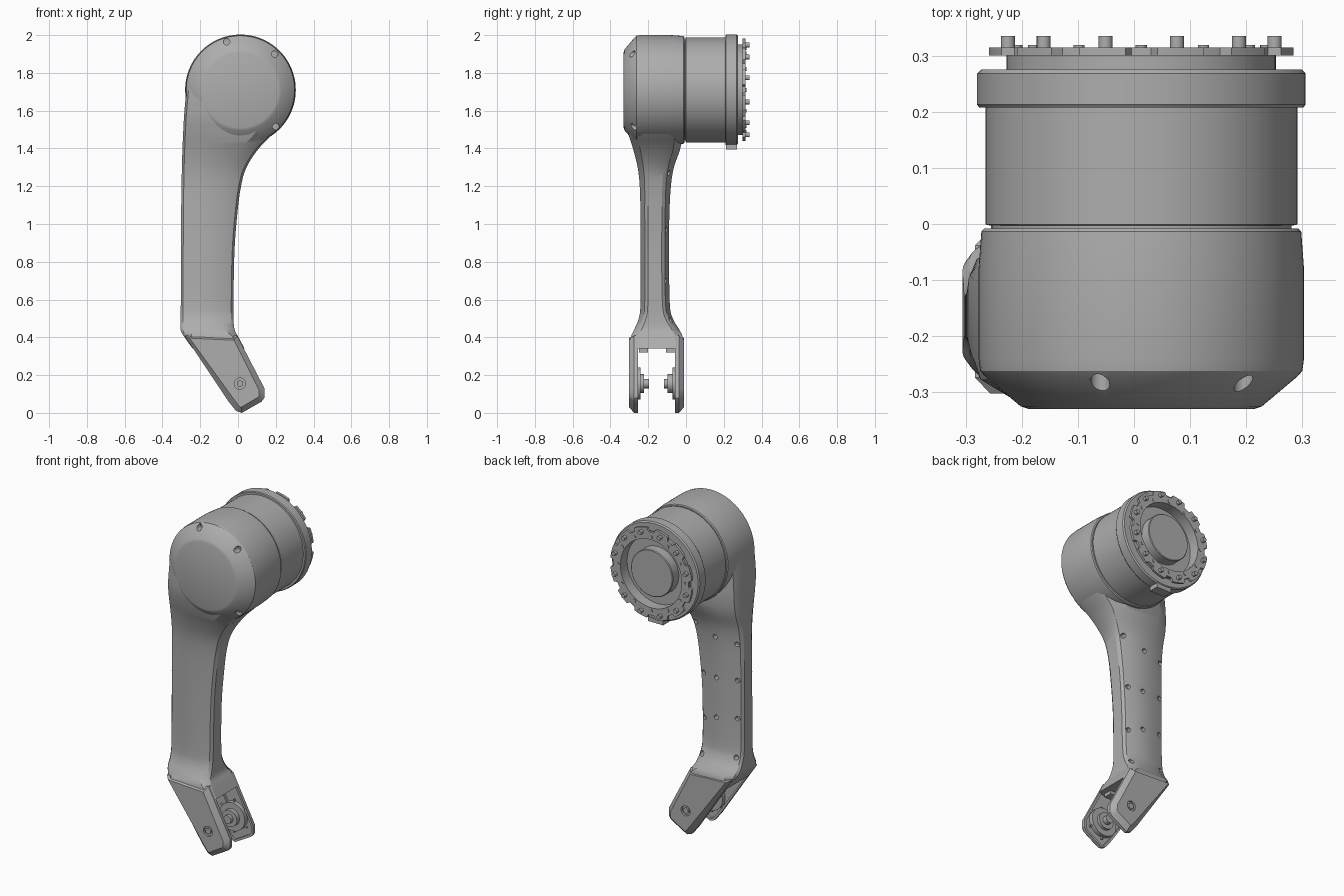
import bpy, bmesh, math
from mathutils import Vector, Matrix

cube = bpy.data.objects.get("Cube")
if cube:
    bpy.data.objects.remove(cube, do_unlink=True)

CX, CZ = 0.013, 1.71      # motor axis
PX, PZ = 0.01, 0.155      # fork pivot
grey = bpy.data.materials.new("satin grey")
grey.use_nodes = True
grey.diffuse_color = (0.42, 0.42, 0.42, 1)
grey.node_tree.nodes["Principled BSDF"].inputs["Base Color"].default_value = grey.diffuse_color


def finish(name, bm):
    bmesh.ops.recalc_face_normals(bm, faces=bm.faces)
    mesh = bpy.data.meshes.new(name)
    bm.to_mesh(mesh)
    bm.free()
    mesh.materials.append(grey)
    obj = bpy.data.objects.new(name, mesh)
    bpy.context.collection.objects.link(obj)
    return obj


def select(obj):
    bpy.ops.object.select_all(action='DESELECT')
    obj.select_set(True)
    bpy.context.view_layer.objects.active = obj


def smooth(obj):
    select(obj)
    bpy.ops.object.shade_smooth_by_angle(angle=math.radians(28))


def skin(bm, rings, closed=False):
    """Bridge rings of equal length; cap the ends unless closed."""
    n = len(rings[0])
    pairs = list(zip(rings, rings[1:]))
    if closed:
        pairs.append((rings[-1], rings[0]))
    for a, b in pairs:
        for i in range(n):
            j = (i + 1) % n
            bm.faces.new((a[i], a[j], b[j], b[i]))
    if not closed:
        bm.faces.new(rings[0])
        bm.faces.new(rings[-1])


def lathe(name, profile, seg=96, closed=False, shape=lambda r, a: r):
    """Revolve (radius, y) points around the motor axis."""
    bm = bmesh.new()
    rings = []
    for r, y in profile:
        ring = []
        for i in range(seg):
            a = math.tau * i / seg
            q = shape(r, a)
            ring.append(bm.verts.new((CX + q * math.cos(a), y, CZ + q * math.sin(a))))
        rings.append(ring)
    skin(bm, rings, closed)
    return finish(name, bm)


def rods(name, items, seg=20):
    """Cylinders along y, each (x, z, radius, y0, y1)."""
    bm = bmesh.new()
    for x, z, r, y0, y1 in items:
        m = Matrix.Translation((x, (y0 + y1) / 2, z)) @ Matrix.Rotation(math.pi / 2, 4, 'X')
        bmesh.ops.create_cone(bm, cap_ends=True, segments=seg, radius1=r, radius2=r,
                              depth=abs(y1 - y0), matrix=m)
    return finish(name, bm)


def boxes(name, items):
    """Boxes, each (centre, size, turn about y)."""
    bm = bmesh.new()
    for c, s, turn in items:
        m = Matrix.Translation(c) @ Matrix.Rotation(turn, 4, 'Y') @ Matrix.Diagonal((*s, 1))
        bmesh.ops.create_cube(bm, size=1, matrix=m)
    return finish(name, bm)


def drill(obj, items):
    cutter = rods("hole_cutter", items)
    cutter.hide_render = True
    mod = obj.modifiers.new("holes", 'BOOLEAN')
    mod.operation = 'DIFFERENCE'
    mod.solver = 'EXACT'
    mod.object = cutter
    select(obj)
    bpy.ops.object.modifier_apply(modifier=mod.name)
    bpy.data.objects.remove(cutter, do_unlink=True)


# Upper housing with chamfered front
head = lathe("upper_housing", [(0.28, -0.008), (0.285, -0.013), (0.29, -0.08), (0.29, -0.24),
                               (0.287, -0.262), (0.278, -0.272), (0.215, -0.325), (0.2, -0.33)])
head_holes = [(x, z, 0.017, -0.36, -0.25) for x, z in ((-0.06, 1.965), (0.195, 1.9), (0.2, 1.515))]
drill(head, head_holes)
smooth(head)

# Limb sections: z, left x, right x, front y, back y, left chamfer, right chamfer, chamfer depth
rows = [
    (0.34, -0.24, 0.035, -0.295, -0.015, 0.03, 0.03, 0.03),
    (0.40, -0.283, 0.003, -0.293, -0.017, 0.04, 0.03, 0.03),
    (0.44, -0.304, -0.018, -0.275, -0.035, 0.06, 0.05, 0.03),
    (0.50, -0.304, -0.024, -0.25, -0.07, 0.09, 0.07, 0.03),
    (0.58, -0.303, -0.024, -0.241, -0.086, 0.1, 0.08, 0.03),
    (0.85, -0.302, -0.019, -0.24, -0.09, 0.1, 0.08, 0.03),
    (1.05, -0.301, -0.004, -0.241, -0.088, 0.1, 0.08, 0.03),
    (1.20, -0.299, 0.016, -0.245, -0.08, 0.1, 0.08, 0.035),
    (1.30, -0.297, 0.045, -0.256, -0.064, 0.1, 0.085, 0.04),
    (1.40, -0.294, 0.11, -0.281, -0.03, 0.1, 0.09, 0.05),
    (1.49, -0.29, 0.197, -0.309, -0.016, 0.095, 0.1, 0.06),
    (1.58, -0.285, 0.26, -0.326, -0.015, 0.092, 0.1, 0.065),
    (1.72, -0.273, 0.285, -0.328, -0.015, 0.092, 0.1, 0.068),
]


def catmull(p0, p1, p2, p3, t):
    return [0.5 * (2 * b + (c - a) * t + (2 * a - 5 * b + 4 * c - d) * t * t
                   + (3 * b - a - 3 * c + d) * t ** 3) for a, b, c, d in zip(p0, p1, p2, p3)]


STEPS = 4
bm = bmesh.new()
sections = []
for i in range(len(rows) - 1):
    p = [rows[max(0, min(len(rows) - 1, i + k))] for k in (-1, 0, 1, 2)]
    sections += [catmull(*p, s / STEPS) for s in range(STEPS)]
sections.append(rows[-1])
rings = []
for z, xl, xr, yf, yb, cl, cr, d in sections:
    pts = [(xl + cl, yf), (xr - cr, yf), (xr - 0.012, yf + d * 0.75), (xr, yf + d * 1.3),
           (xr, yb - d * 1.3), (xr - 0.012, yb - d * 0.75), (xr - cr, yb), (xl + cl, yb),
           (xl + 0.012, yb - d * 0.75), (xl, yb - d * 1.3), (xl, yf + d * 1.3), (xl + 0.012, yf + d * 0.75)]
    rings.append([bm.verts.new((x, y, z)) for x, y in pts])
skin(bm, rings)
limb = finish("limb", bm)
back = [(-0.27, z) for z in (1.2, 0.98, 0.75, 0.52)] + [(-0.14, z) for z in (1.22, 0.97, 0.73)]
back += [(0.0, 1.27), (-0.045, 0.97), (-0.05, 0.7), (-0.05, 0.49)]
drill(limb, head_holes + [(x, z, 0.014, -0.125, 0.02) for x, z in back])
smooth(limb)

# Fork arms: chamfered outside, hollow ribbed inside
outline = [(-0.283, 0.41), (-0.05, 0.06), (-0.01, 0.01), (0.02, 0.0), (0.125, 0.06),
           (0.14, 0.08), (0.14, 0.13), (-0.005, 0.41)]
for side, inner, outer in (("front", -0.255, -0.302), ("back", -0.057, -0.01)):
    out = math.copysign(1, outer - inner)
    mid = outer - out * 0.028
    bm = bmesh.new()
    skin(bm, [[bm.verts.new((x, y, z)) for x, z in outline] for y in (inner, mid)])
    bmesh.ops.recalc_face_normals(bm, faces=bm.faces)
    caps = {f.normal.y * out > 0: f for f in bm.faces if abs(f.normal.y) > 0.9}
    bmesh.ops.inset_individual(bm, faces=[caps[True]], thickness=0.03, depth=0.028)
    bmesh.ops.inset_individual(bm, faces=[caps[False]], thickness=0.014)
    bmesh.ops.inset_individual(bm, faces=[caps[False]], thickness=0.001, depth=-0.012)
    arm = finish(side + "_fork_arm", bm)
    drill(arm, [(PX, PZ, 0.03, outer + out * 0.02, outer - out * 0.012)])
    smooth(arm)
    smooth(rods(side + "_pivot_screw", [(PX, PZ, 0.019, outer - out * 0.002, outer - out * 0.02)], 6))
    # Bearing seat and pin facing the gap
    reach = 0.022 if side == "front" else 0.03
    seat = rods(side + "_bearing_seat", [(PX, PZ, 0.085, inner + out * 0.018, inner - out * 0.014),
                                         (PX, PZ, 0.05, inner, inner - out * (reach + 0.01))], 32)
    drill(seat, [(PX, PZ, 0.025, inner - out * 0.008, inner - out * 0.06)])
    smooth(seat)
    ribs = []
    for k in range(3):
        a = math.radians(30 + 60 * k)
        ribs.append(((PX, inner + out * 0.008, PZ), (0.2, 0.014, 0.01), a))
    ribs.append(((-0.07, inner + out * 0.008, 0.285), (0.18, 0.014, 0.01), math.radians(60)))
    boxes(side + "_fork_ribs", ribs)

# Stops below the bridge of the fork
boxes("fork_stops", [((-0.09, y, 0.335), (0.18, 0.05, 0.03), 0) for y in (-0.225, -0.08)])

# Motor can, collar, neck, recess and central hub
smooth(lathe("motor", [
    (0.268, -0.02), (0.268, -0.003), (0.278, -0.001), (0.278, 0.208), (0.289, 0.208),
    (0.293, 0.213), (0.293, 0.268), (0.286, 0.275), (0.24, 0.275), (0.24, 0.303),
    (0.205, 0.303), (0.205, 0.25), (0.14, 0.25), (0.14, 0.305), (0.136, 0.309)]))
boxes("collar_tab", [((CX, 0.241, 1.415), (0.1, 0.06, 0.04), 0)])


# Output flange with twelve notches and twelve screws
def notched(r, a):
    off = abs((math.degrees(a) + 15) % 30 - 15)
    return r - 0.022 if r > 0.26 and off < 5 else r


smooth(lathe("output_flange", [(0.273, 0.3), (0.273, 0.315), (0.205, 0.315), (0.205, 0.3)],
             seg=180, closed=True, shape=notched))
screws, inner_screws = [], []
for k in range(12):
    a = math.radians(15 + 30 * k)
    u, v = math.cos(a), math.sin(a)
    screws.append((CX + 0.246 * u, CZ + 0.246 * v, 0.0125, 0.31, 0.335))
    b = a + math.radians(15)
    inner_screws.append((CX + 0.222 * math.cos(b), CZ + 0.222 * math.sin(b), 0.01, 0.31, 0.319))
smooth(rods("flange_screws", screws, 16))
smooth(rods("inner_flange_screws", inner_screws, 12))
